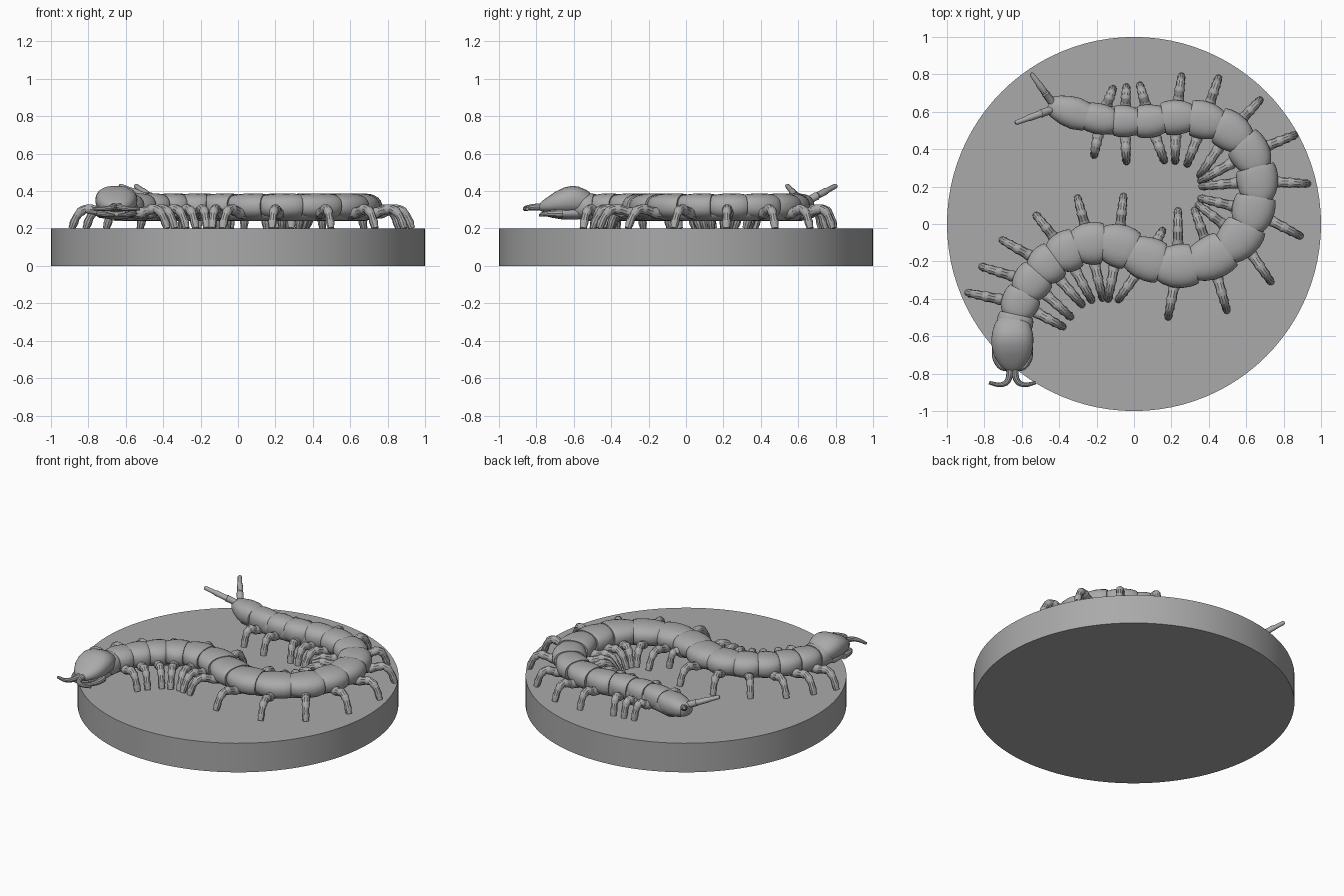
import bpy
import bmesh
from math import sin, cos, pi, radians
from mathutils import Vector

if "Cube" in bpy.data.objects:
    bpy.data.objects.remove(bpy.data.objects["Cube"], do_unlink=True)

grey = bpy.data.materials.new("stone grey")
grey.use_nodes = True
GREY = (0.4, 0.4, 0.4, 1)
grey.diffuse_color = GREY
grey.node_tree.nodes["Principled BSDF"].inputs["Base Color"].default_value = GREY
parts = []


def finish(name, bm):
    bmesh.ops.recalc_face_normals(bm, faces=bm.faces)
    mesh = bpy.data.meshes.new(name)
    bm.to_mesh(mesh)
    bm.free()
    mesh.materials.append(grey)
    ob = bpy.data.objects.new(name, mesh)
    bpy.context.collection.objects.link(ob)
    parts.append(ob)
    return ob


def loft(name, rings):
    """Join rings of points with quads and cap both ends."""
    bm = bmesh.new()
    loops = [[bm.verts.new(p) for p in ring] for ring in rings]
    n = len(loops[0])
    for a, b in zip(loops, loops[1:]):
        for i in range(n):
            bm.faces.new((a[i], a[(i + 1) % n], b[(i + 1) % n], b[i]))
    bm.faces.new(loops[0])
    bm.faces.new(loops[-1])
    return finish(name, bm)


def body_ring(c, side, w, top, low, n=28):
    """Upright rounded section, a little flatter than an ellipse."""
    pts = []
    mid, h = (top + low) / 2, (top - low) / 2
    for i in range(n):
        t = 2 * pi * i / n
        u, v = cos(t), sin(t)
        k = (abs(u) ** 2.4 + abs(v) ** 2.4) ** (-1 / 2.4)
        p = Vector((c[0], c[1], 0)) + side * (w * u * k)
        pts.append((p.x, p.y, mid + h * v * k))
    return pts


def tube(name, path, radii, n=10):
    path = [Vector(p) for p in path]
    rings = []
    for i, p in enumerate(path):
        d = (path[min(i + 1, len(path) - 1)] - path[max(i - 1, 0)]).normalized()
        s = d.cross(Vector((0, 0, 1))).normalized()
        u = s.cross(d)
        rings.append([p + radii[i] * (s * cos(2 * pi * k / n) + u * sin(2 * pi * k / n))
                      for k in range(n)])
    return loft(name, rings)


def spline(pts, t):
    """Smooth curve through all points; t counts in points."""
    i = max(0, min(int(t), len(pts) - 2))
    f = t - i
    b, c = pts[i], pts[i + 1]
    a = pts[i - 1] if i else 2 * b - c
    d = pts[i + 2] if i + 2 < len(pts) else 2 * c - b
    return 0.5 * (2 * b + (c - a) * f + (2 * a - 5 * b + 4 * c - d) * f ** 2
                  + (3 * b - a - 3 * c + d) * f ** 3)


# Round base
bm = bmesh.new()
bmesh.ops.create_cone(bm, cap_ends=True, segments=96, radius1=1, radius2=1, depth=0.2)
bmesh.ops.translate(bm, verts=bm.verts, vec=(0, 0, 0.1))
finish("base", bm)

# Winding spine from neck to tail
spine = [Vector(p) for p in (
    (-.64, -.54), (-.61, -.425), (-.545, -.31), (-.465, -.22), (-.365, -.15), (-.235, -.105),
    (-.085, -.115), (.07, -.185), (.235, -.225), (.415, -.18), (.565, -.07), (.635, .07),
    (.66, .23), (.62, .38), (.515, .495), (.375, .555), (.225, .57), (.085, .55),
    (-.05, .55), (-.175, .56), (-.34, .6))]
last = len(spine) - 1


def frame(t):
    d = (spline(spine, t + 0.02) - spline(spine, t - 0.02)).normalized()
    return spline(spine, t), Vector((-d.y, d.x, 0))


def half_width(i):
    return 0.098 + 0.02 * sin(pi * min(i, 16) / 16) - 0.004 * max(0, i - 15)


# Inner body showing between the plates
rings = []
for k in range(4 * last + 1):
    c, s = frame(k / 4)
    rings.append(body_ring(c, s, 0.075, 0.36, 0.24))
loft("inner_body", rings)

# Overlapping back plates: narrow front collar, bulged middle, lipped rear
profile = [(-.56, .72), (-.5, .8), (-.35, .89), (-.15, .97), (.1, 1), (.3, .98),
           (.44, .93), (.48, .89), (.48, .7)]
for i in range(last):
    rings = []
    for t, k in profile:
        c, s = frame(i + t)
        top = 0.315 + 0.073 * (0.45 + 0.55 * k)
        rings.append(body_ring(c, s, half_width(i) * k, top, 0.315 - 0.07 * k))
    loft("body_segment_%d" % i, rings)

# Tapered tail segment
axis = Vector((-.27, .09)).normalized()
rings = []
for d, w, top, low in [(-.1, .06, .37, .27), (-.095, .075, .38, .255), (-.03, .087, .388, .25),
                       (.03, .08, .385, .255), (.08, .064, .375, .27), (.115, .048, .365, .285),
                       (.125, .03, .355, .3)]:
    rings.append(body_ring(spine[-1] + axis * d, Vector((-axis.y, axis.x, 0)), w, top, low))
loft("tail", rings)
for name, a, b in [("left", (-.43, .615, .345), (-.635, .54, .43)),
                   ("right", (-.435, .645, .345), (-.55, .805, .43))]:
    a, b = Vector(a), Vector(b)
    tube("tail_spine_" + name, [a.lerp(b, f) for f in (0, .3, .33, .36, .65, .68, .97, 1)],
         [.021, .021, .023, .018, .018, .015, .013, .008])

# Arched jointed legs, one pair per segment, placed by their feet
right_feet = [(-.9, -.365), (-.825, -.225), (-.715, -.08), (-.53, .055), (-.305, .15),
              (-.055, .16), (.155, -.03), (.235, .085), (.32, .085), (.335, .11), (.345, .14),
              (.35, .2), (.345, .225), (.345, .25), (.28, .31), (.22, .325), (.165, .33),
              (-.04, .325), (-.215, .36)]
left_feet = [(-.37, -.555), (-.33, -.505), (-.27, -.44), (-.22, -.42), (-.165, -.41),
             (-.14, -.415), (-.09, -.415), (.18, -.51), (.5, -.475), (.74, -.32), (.9, -.07),
             (.94, .215), (.87, .48), (.68, .67), (.455, .79), (.255, .8), (.03, .75),
             (-.04, .74), (-.11, .73)]
arch = [Vector(p) for p in ((0, .275), (.25, .285), (.5, .302), (.68, .3), (.84, .262), (.95, .2))]
for name, feet in (("right", right_feet), ("left", left_feet)):
    for i, foot in enumerate(feet, 1):
        hip = spine[i] + (Vector(foot) - spine[i]).normalized() * 0.06
        path, radii = [], []
        for k in range(26):
            q = spline(arch, k / 5)
            p = hip.lerp(Vector(foot), q.x)
            path.append((p.x, p.y, q.y))
            # Swollen joints at the end of each leg section
            radii.append(.029 - .0004 * k + (.003 if k % 6 in (4, 5) else 0))
        tube("leg_%s_%d" % (name, i), path, radii)

# Domed head cap and the jaw below it
X = Vector((1, 0, 0))
HX = -.65
loft("head", [body_ring((HX, y), X, w, top, low) for y, w, top, low in [
    (-.5, .07, .38, .29), (-.53, .093, .405, .28), (-.575, .107, .424, .275),
    (-.61, .112, .428, .275), (-.65, .111, .42, .275), (-.7, .1, .396, .28),
    (-.74, .079, .368, .285), (-.77, .055, .347, .29), (-.785, .03, .33, .3)]])
loft("jaw", [body_ring((HX, y), X, w, top, low) for y, w, top, low in [
    (-.53, .07, .32, .26), (-.58, .092, .32, .248), (-.66, .092, .32, .248),
    (-.72, .075, .315, .258), (-.76, .045, .31, .268)]])

# Curved feelers and fangs, mirrored across the head
for name, m in (("left", 1), ("right", -1)):
    feeler = [Vector(p) for p in ((.018, -.75, .315), (.014, -.8, .315), (.03, -.845, .31),
                                  (.07, -.86, .305), (.125, -.848, .305))]
    pts = [spline(feeler, k / 4) for k in range(17)]
    tube("feeler_" + name, [(HX + m * p.x, p.y, p.z) for p in pts],
         [.022 - .0008 * k for k in range(17)])
    fang = [Vector(p) for p in ((.085, -.66, .28), (.088, -.72, .28), (.06, -.768, .275),
                                (.012, -.78, .27))]
    pts = [spline(fang, k / 4) for k in range(13)]
    tube("fang_" + name, [(HX + m * p.x, p.y, p.z) for p in pts],
         [.024 - .0014 * k for k in range(13)])

# Smooth shading with crisp plate edges
bpy.ops.object.select_all(action='DESELECT')
for ob in parts:
    ob.select_set(True)
bpy.context.view_layer.objects.active = parts[0]
bpy.ops.object.shade_smooth_by_angle(angle=radians(35))
